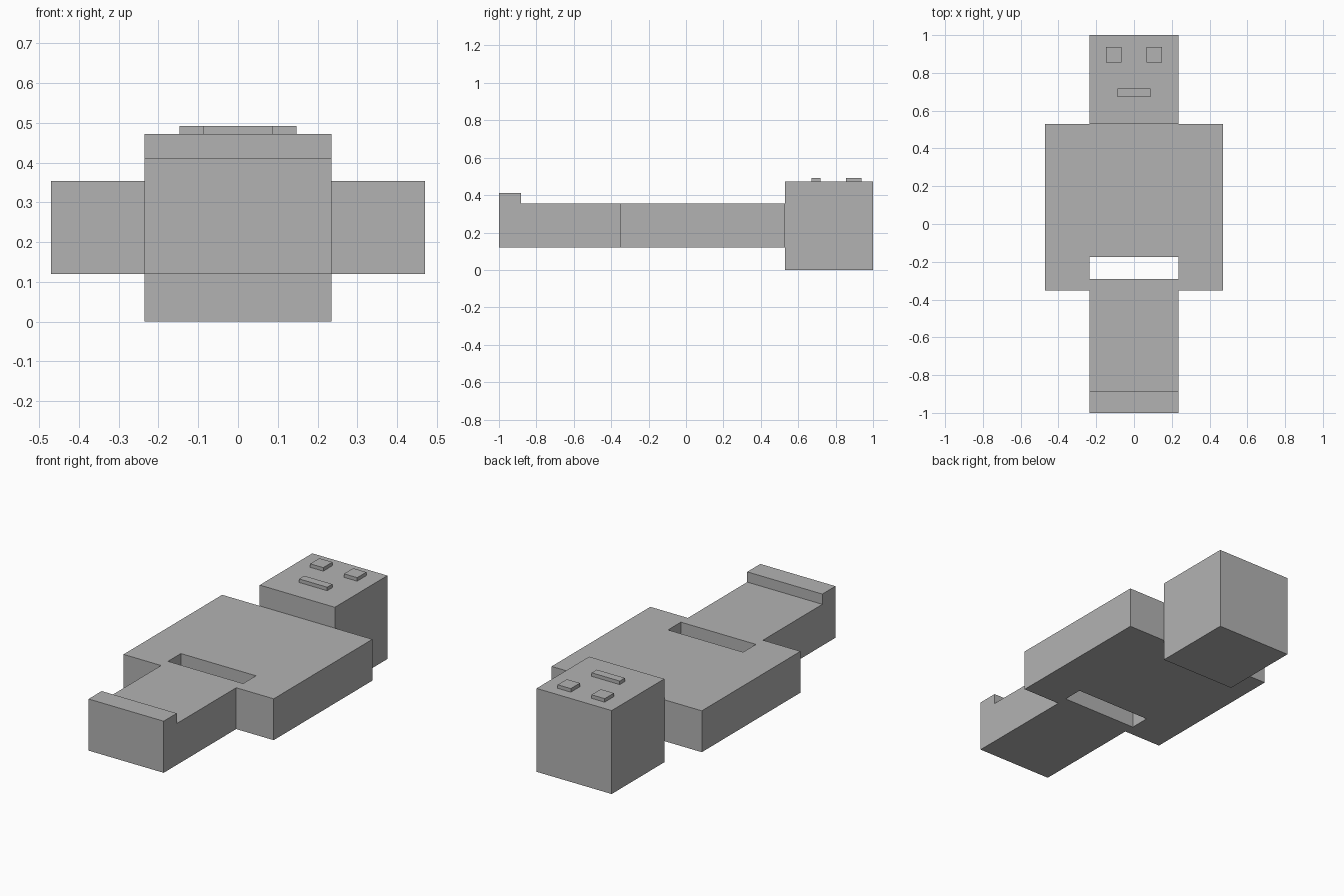
import bpy
import bmesh
from mathutils import Vector

cube = bpy.data.objects.get("Cube")
if cube:
    bpy.data.objects.remove(cube, do_unlink=True)

# Single plain grey
grey = bpy.data.materials.new("grey")
grey.use_nodes = True
colour = (0.45, 0.45, 0.45, 1)
grey.diffuse_color = colour
grey.node_tree.nodes["Principled BSDF"].inputs["Base Color"].default_value = colour


def box(name, x, y, z):
    """Flat-faced box spanning the given (min, max) ranges."""
    bm = bmesh.new()
    bmesh.ops.create_cube(bm, size=1)
    low, high = (Vector(corner) for corner in zip(x, y, z))
    bmesh.ops.scale(bm, verts=bm.verts, vec=high - low)
    bmesh.ops.translate(bm, verts=bm.verts, vec=(low + high) / 2)
    mesh = bpy.data.meshes.new(name)
    bm.to_mesh(mesh)
    bm.free()
    mesh.materials.append(grey)
    obj = bpy.data.objects.new(name, mesh)
    bpy.context.collection.objects.link(obj)
    return obj


half = 0.235            # half width of head, torso and legs
neck = 0.53             # where the head meets the torso
middle = (0.12, 0.354)  # height range of the lying body
face = (0.472, 0.492)   # height range of raised face details

# Lying body, with a gap between torso and legs
box("head", (-half, half), (neck, 1), (0, face[0]))
box("torso", (-half, half), (-0.175, neck), middle)
box("legs", (-half, half), (-1, -0.29), middle)
box("feet", (-half, half), (-1, -0.883), (middle[1], 0.412))

# Mirrored arms and eyes
for side, sign in (("left", 1), ("right", -1)):
    box(side + "_arm", sorted((sign * half, sign * 2 * half)), (-0.352, neck), middle)
    box(side + "_eye", sorted((sign * 0.065, sign * 0.147)), (0.855, 0.937), face)

# Mouth
box("mouth", (-0.088, 0.088), (0.672, 0.718), face)
